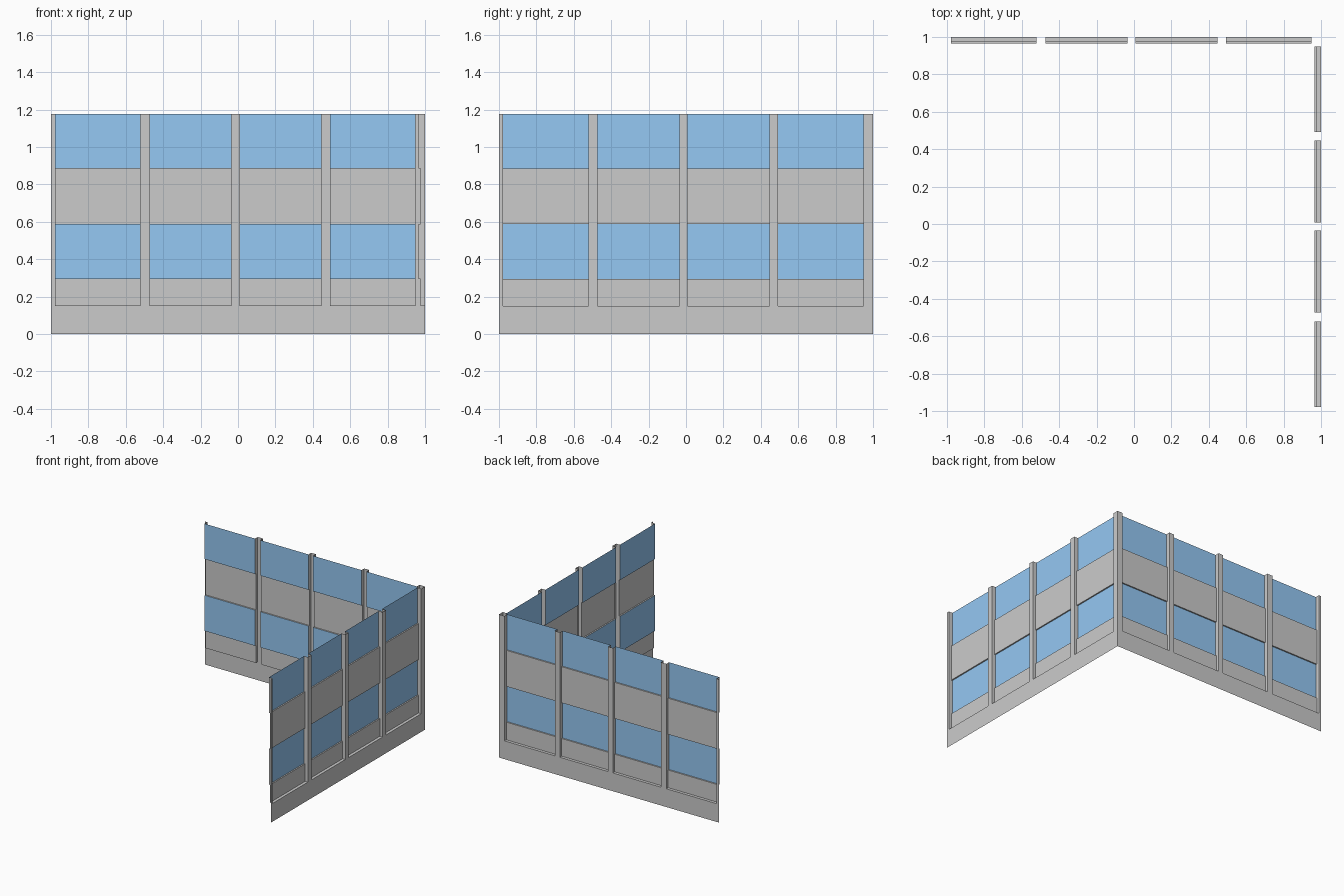
import bpy, bmesh

if "Cube" in bpy.data.objects:
    bpy.data.objects.remove(bpy.data.objects["Cube"])

# Shared layout: bays along the wall, then (bottom, top, recess, kind) bands up it
BAYS = [(-0.978, -0.521), (-0.472, -0.035), (0.008, 0.447), (0.492, 0.95)]
SILL, MID, TOP = 0.15, 0.588, 1.176
GREY, BLUE = 0.024, 0.035
BANDS = [(SILL, 0.295, GREY, "spandrel"), (0.295, MID, BLUE, "glass"),
         (MID, 0.885, GREY, "spandrel"), (0.885, TOP, BLUE, "glass")]

glass_mat = bpy.data.materials.new("blue_glass")
glass_mat.diffuse_color = (0.3, 0.58, 0.9, 1)
glass_mat.use_nodes = True
glass_mat.node_tree.nodes["Principled BSDF"].inputs["Base Color"].default_value = glass_mat.diffuse_color


def make_object(name, quads, place, flip, mat=None):
    """Turn quads given as (recess, along, height) points into an object."""
    bm = bmesh.new()
    for q in quads:
        pts = q[::-1] if flip else q
        bm.faces.new([bm.verts.new(place(*p)) for p in pts])
    bmesh.ops.remove_doubles(bm, verts=bm.verts, dist=0.0001)
    mesh = bpy.data.meshes.new(name)
    bm.to_mesh(mesh)
    bm.free()
    if mat:
        mesh.materials.append(mat)
    obj = bpy.data.objects.new(name, mesh)
    bpy.context.collection.objects.link(obj)


def upright(d, a, b, z0, z1):
    return [(d, a, z0), (d, b, z0), (d, b, z1), (d, a, z1)]


def ledge(d0, d1, a, b, z):
    # Faces up when d1 is deeper than d0, otherwise down
    return [(d1, a, z), (d0, a, z), (d0, b, z), (d1, b, z)]


def jamb(d, u, z0, z1):
    return [(d, u, z0), (d, u, z1), (0, u, z1), (0, u, z0)]


def build_wall(name, place, flip):
    # Base strip and open-topped post fronts
    edges = [-1] + [e for bay in BAYS for e in bay] + [1]
    frame = [upright(0, a, b, 0, SILL) for a, b in zip(edges, edges[1:])]
    frame += [upright(0, a, b, SILL, TOP) for a, b in zip(edges[::2], edges[1::2])]
    panels = {"spandrel": [], "glass": []}
    for a, b in BAYS:
        previous = 0
        for z0, z1, d, kind in BANDS:
            # Panel face, the ledge below it, and the post sides beside it
            panels[kind].append(upright(d, a, b, z0, z1))
            target = frame if previous == 0 else panels["spandrel"]
            target.append(ledge(previous, d, a, b, z0))
            frame += [jamb(d, a, z0, z1), jamb(d, b, z0, z1)[::-1]]
            previous = d
    make_object(name + "_frame", frame, place, flip)
    make_object(name + "_spandrels", panels["spandrel"], place, flip)
    make_object(name + "_windows", panels["glass"], place, flip, glass_mat)


# Two thin facades meeting at the back right corner
build_wall("right_wall", lambda d, u, z: (1 - d, u, z), False)
build_wall("back_wall", lambda d, u, z: (u, 1 - d, z), True)
